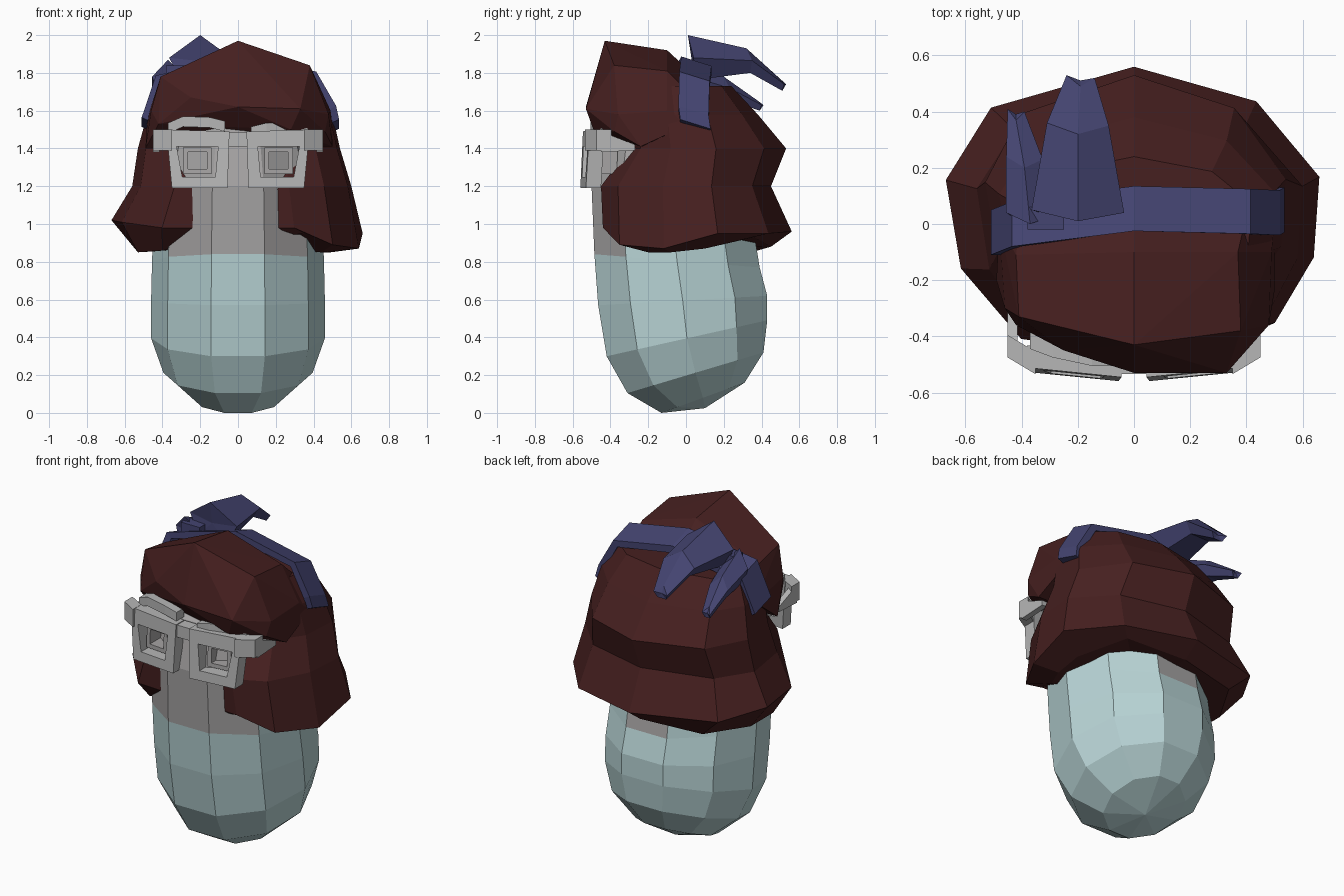
import bpy, bmesh, math
from mathutils import Vector

cube = bpy.data.objects.get("Cube")
if cube:
    bpy.data.objects.remove(cube, do_unlink=True)


def material(name, rgb):
    mat = bpy.data.materials.new(name)
    mat.use_nodes = True
    mat.diffuse_color = (*rgb, 1)
    mat.node_tree.nodes["Principled BSDF"].inputs["Base Color"].default_value = (*rgb, 1)
    return mat


PALE = material("pale blue", (.48, .66, .67))
FACE = material("face grey", (.38, .37, .37))
FRAME = material("light grey", (.47, .47, .47))
HAIR = material("dark auburn", (.061, .014, .014))
BAND = material("indigo", (.058, .058, .165))


def finish(bm, name, *mats):
    bmesh.ops.recalc_face_normals(bm, faces=bm.faces[:])
    mesh = bpy.data.meshes.new(name)
    bm.to_mesh(mesh)
    bm.free()
    for mat in mats:
        mesh.materials.append(mat)
    obj = bpy.data.objects.new(name, mesh)
    bpy.context.collection.objects.link(obj)
    return obj


def loft(name, rings, *mats, loop=False):
    """Skin rings with equal point counts; cap the ends or close the loop."""
    bm = bmesh.new()
    rows = [[bm.verts.new(p) for p in ring] for ring in rings]
    n = len(rows[0])
    pairs = list(zip(rows, rows[1:]))
    if loop:
        pairs.append((rows[-1], rows[0]))
    for a, b in pairs:
        for i in range(n):
            j = (i + 1) % n
            bm.faces.new((a[i], a[j], b[j], b[i]))
    if not loop:
        for row in (rows[0], rows[-1]):
            bmesh.ops.poke(bm, faces=[bm.faces.new(row)])
    return finish(bm, name, *mats)


def hull(name, points, mat):
    bm = bmesh.new()
    for p in points:
        bm.verts.new(p)
    bmesh.ops.convex_hull(bm, input=bm.verts[:])
    loose = [v for v in bm.verts if not v.link_faces]
    bmesh.ops.delete(bm, geom=loose, context="VERTS")
    bmesh.ops.dissolve_limit(bm, angle_limit=.02, verts=bm.verts[:], edges=bm.edges[:])
    return finish(bm, name, mat)


# Bean body: ten-sided rings as front y, front z, back y, back z, half width
body_rings = [
    (-.13, 0, .31, .16, .235), (-.31, .105, .41, .32, .395),
    (-.42, .30, .43, .49, .46), (-.465, .57, .43, .62, .46),
    (-.485, .84, .39, .77, .455), (-.5, 1.2, .32, 1.2, .44),
    (-.44, 1.48, .25, 1.5, .37), (-.25, 1.66, .1, 1.66, .2)]
rings = []
for yf, zf, yb, zb, r in body_rings:
    ring = []
    for i in range(10):
        a = math.tau * i / 10
        t = .5 + .5 * math.sin(a) / math.cos(math.pi / 10)
        ring.append((r * math.cos(a), yf + t * (yb - yf), zf + t * (zb - zf)))
    rings.append(ring)
body = loft("bean_body", rings, PALE, FACE)
# Lower the pole so that the bottom is rounded
pole = min((v for v in body.data.vertices if v.index >= 80), key=lambda v: v.co.z)
pole.co = (0, .1, .025)
# Grey upper face, with one grey panel at the back
for face in body.data.polygons:
    z, facing = face.center.z, face.normal.y
    if z > 1.25 or z > .84 and not -.5 < facing < .9:
        face.material_index = 1

# Hair around the sides and back: one outline scaled at each level
outline = [(.45, -1), (.76, -.8), (.97, -.27), (1, .3), (.66, .78), (0, 1),
           (-.76, .74), (-1, .28), (-.92, -.36), (-.6, -.93)]
levels = [(.95, .67, .66, .44, .56), (1.2, .56, .6, .45, .45), (1.4, .53, .54, .3, .53),
          (1.58, .48, .5, .36, .38), (1.73, .41, .42, .3, .24)]
rings = [[(.35, -.38, .95), (.44, -.2, .85), (.49, -.08, .85), (.5, .1, .87), (.35, .36, .93),
          (0, .45, .88), (-.38, .38, .86), (-.53, .12, .85), (-.53, -.1, .85), (-.4, -.3, .86)]]
for z, left, right, front, back in levels:
    rings.append([Vector((u * (right if u > 0 else left), v * (back if v > 0 else front), z))
                  for u, v in outline])
# Uneven lower hem
for point, lift in zip(rings[1], (.03, -.06, -.08, 0, 0, .01, .03, .07, .06, .03)):
    point.z += lift
loft("hair_back", rings, HAIR)

# Swept fringe above the face
fringe = [
    (-.42, -.36, 1.53), (-.2, -.43, 1.6), (0, -.48, 1.57), (.28, -.49, 1.5), (.46, -.38, 1.49),
    (-.46, -.3, 1.6), (-.25, -.45, 1.67), (0, -.53, 1.62), (.33, -.53, 1.61), (.48, -.36, 1.58),
    (-.41, -.33, 1.78), (0, -.43, 1.97), (.38, -.38, 1.84),
    (-.42, -.11, 1.74), (0, -.1, 1.92), (.37, -.1, 1.81), (.49, -.1, 1.6),
    (0, .03, 1.8), (-.48, 0, 1.56), (.5, 0, 1.52), (.4, .03, 1.68), (-.4, .03, 1.68),
    (.5, -.24, 1.41), (-.49, -.2, 1.4)]
hull("hair_fringe", fringe, HAIR)

# Headband: a flat strip bent over the head, leaning back
path = [(-.49, -.03, 1.53), (-.42, 0, 1.745), (0, .055, 1.84), (.4, .045, 1.765),
        (.5, .04, 1.59), (.515, .05, 1.52)]
rings = []
for x, y, z in path:
    out = Vector((x, 0, z - 1.3)).normalized() * .022
    rings.append([Vector((x, y + s * .08, z - s * .025)) + out * k
                  for s, k in ((-1, -1), (1, -1), (1, 1), (-1, 1))])
loft("headband", rings, BAND)


# Knot ends: tapering ridged tails, as centre, half width and half height
def tail(name, sections):
    rings = []
    for x, y, z, w, h in sections:
        rings.append([(x - w, y + .04, z), (x - .6 * w, y + .02, z - h), (x + .6 * w, y + .02, z - h),
                      (x + w, y + .03, z), (x, y, z + h)])
    loft(name, rings, BAND)


tail("upper_tail", [(-.2, .01, 1.88, .165, .12), (-.2, .32, 1.865, .11, .065), (-.19, .49, 1.74, .05, .035)])
tail("lower_tail", [(-.37, 0, 1.78, .085, .09), (-.39, .2, 1.72, .065, .06), (-.42, .37, 1.63, .03, .03)])
hull("knot", [(x, y, z) for x in (-.38, -.25) for y in (-.02, .06) for z in (1.74, 1.84)], BAND)


# Glasses, eyes and brows, built on both sides
def front_y(x, z):
    return -.565 + .1 * abs(x) + .05 * (z - 1.19)


def frame(name, outer, inner, depth, mat, push=0):
    """A rectangular rim with an opening, following the curve of the glasses."""
    rings = [[(x, front_y(x, z) + push + d, z) for x, z in shape]
             for shape, d in ((outer, 0), (inner, 0), (inner, depth), (outer, depth))]
    loft(name, rings, mat, loop=True)


def rectangle(x, z, w, h):
    return [(x - w, z + h), (x + w, z + h), (x + w, z - h), (x - w, z - h)]


for side, word in ((-1, "right"), (1, "left")):
    outer = [(side * x, z) for x, z in ((.045, 1.49), (.38, 1.5), (.35, 1.19), (.055, 1.19))]
    inner = [(side * x, z) for x, z in ((.105, 1.41), (.325, 1.41), (.295, 1.25), (.12, 1.25))]
    frame(word + "_rim", outer, inner, .08, FRAME)
    # Hinge block and arm
    hull(word + "_hinge", [(side * x, y + d, z) for x, y in ((.35, -.535), (.45, -.475))
                           for d in (0, .08) for z in (1.39, 1.5)], FRAME)
    hull(word + "_arm", [(side * x, y, z) for x in (.415, .45)
                         for y, z in ((-.45, 1.38), (-.45, 1.49), (-.27, 1.39), (-.27, 1.42))], FRAME)
    # Eye: raised frame sunk into the face
    frame(word + "_eye", rectangle(side * .215, 1.335, .075, .07),
          rectangle(side * .215, 1.335, .05, .045), .12, FACE, .045)
    # Brow: a shallow arch
    drop = .03 if side > 0 else 0
    rings = [[(side * x, y + a, z - drop + b) for a, b in ((-.035, -.03), (.04, -.03), (.04, .025), (-.035, .025))]
             for x, y, z in ((.07, -.47, 1.52), (.15, -.47, 1.54), (.29, -.44, 1.545), (.37, -.41, 1.51))]
    loft(word + "_brow", rings, FRAME)
hull("bridge", [(x, y, z) for x in (-.06, .06) for y in (-.535, -.46) for z in (1.41, 1.485)], FRAME)
